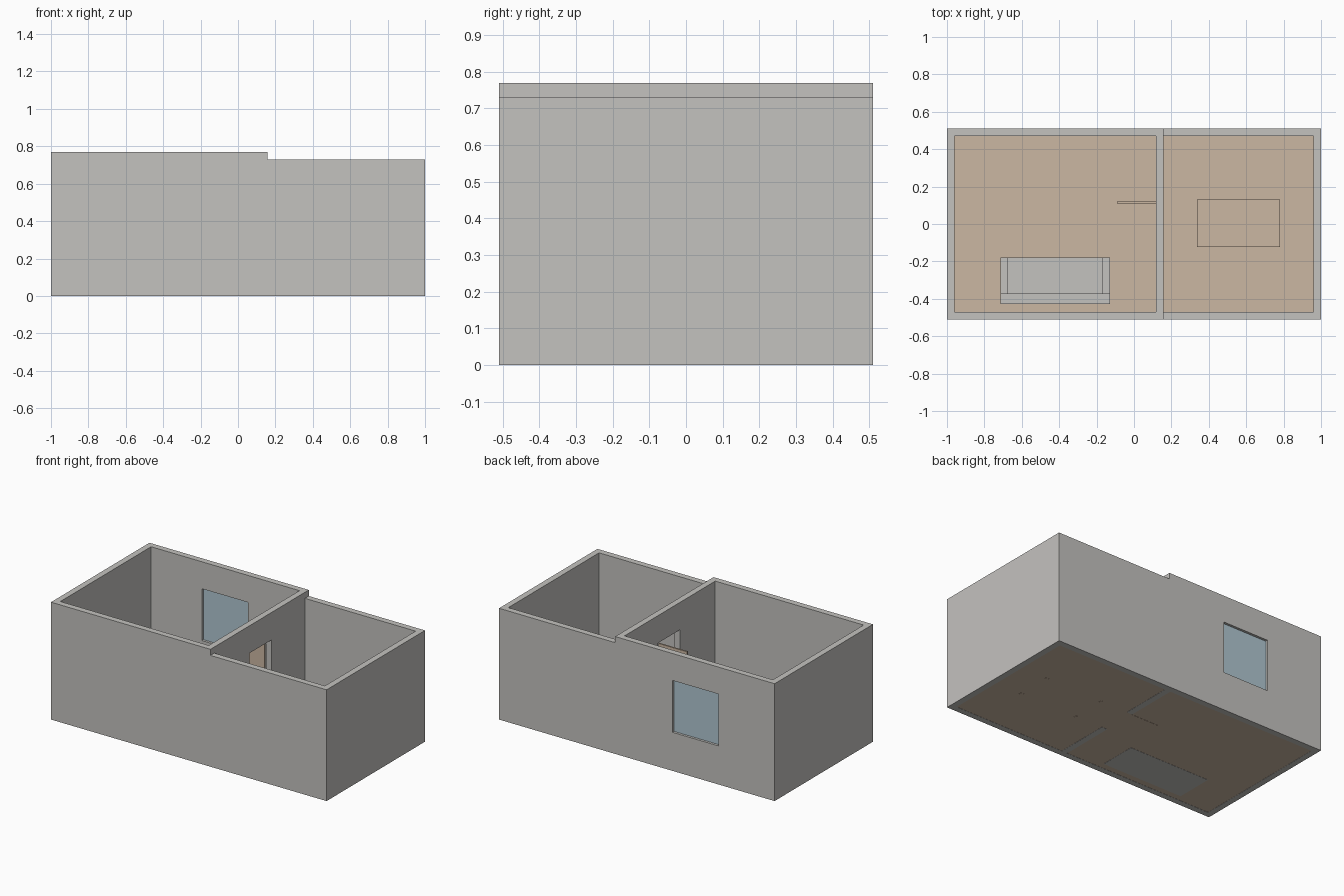
import bpy
import bmesh
from mathutils import Vector

if "Cube" in bpy.data.objects:
    bpy.data.objects.remove(bpy.data.objects["Cube"])


def material(name, rgb):
    m = bpy.data.materials.new(name)
    m.diffuse_color = (*rgb, 1.0)
    m.use_nodes = True
    m.node_tree.nodes["Principled BSDF"].inputs["Base Color"].default_value = m.diffuse_color
    return m


GREY = material("plaster_grey", (0.55, 0.54, 0.52))
WOOD = material("wood_tan", (0.60, 0.475, 0.36))
GLASS = material("glass_blue", (0.44, 0.57, 0.64))


def box(name, x, y, z, mat):
    """Axis-aligned box from (min, max) ranges."""
    bm = bmesh.new()
    bmesh.ops.create_cube(bm, size=1)
    for v in bm.verts:
        v.co = Vector([r[0] + (c + 0.5) * (r[1] - r[0])
                       for c, r in zip(v.co, (x, y, z))])
    me = bpy.data.meshes.new(name)
    bm.to_mesh(me)
    bm.free()
    ob = bpy.data.objects.new(name, me)
    bpy.context.collection.objects.link(ob)
    me.materials.append(mat)
    return ob


def cut(ob, x, y, z):
    """Subtract a box from the object and remove the cutter."""
    cutter = box("cutter", x, y, z, GREY)
    mod = ob.modifiers.new("cut", 'BOOLEAN')
    mod.operation = 'DIFFERENCE'
    mod.solver = 'EXACT'
    mod.object = cutter
    bpy.context.view_layer.objects.active = ob
    bpy.ops.object.modifier_apply(modifier=mod.name)
    bpy.data.objects.remove(cutter)


W, D, T = 1.0, 0.51, 0.04       # half width, half depth, wall thickness
SPLIT = 0.157                   # outer face of the partition
H_LEFT, H_RIGHT = 0.77, 0.73
DOOR_Y, DOOR_H = (-0.105, 0.122), 0.59
WIN_X, WIN_Z = (-0.592, -0.258), (0.253, 0.593)
inner_y = (-D + T, D - T)

# Taller room: four walls with window and door openings
left = box("left_room_walls", (-W, SPLIT), (-D, D), (0, H_LEFT), GREY)
cut(left, (-W + T, SPLIT - T), inner_y, (-1, 1))
cut(left, WIN_X, (0.4, 0.6), WIN_Z)
cut(left, (0.05, 0.25), DOOR_Y, (-1, DOOR_H))

# Lower room: three walls against the partition
right = box("right_room_walls", (SPLIT, W), (-D, D), (0, H_RIGHT), GREY)
cut(right, (0, W - T), inner_y, (-1, 1))

# Floor
box("floor", (-W + T, W - T), inner_y, (0.001, 0.003), WOOD)

# Window pane and open door leaf
box("window_pane", WIN_X, (0.486, 0.494), WIN_Z, GLASS)
box("door_leaf", (-0.09, SPLIT - T), (0.110, 0.120), (0, DOOR_H - 0.003), WOOD)

# Sofa
SX, SY = (-0.715, -0.128), (-0.428, -0.18)
BACK_Y, ARM = -0.372, 0.042
box("sofa_back", SX, (SY[0], BACK_Y), (0, 0.23), GREY)
box("sofa_seat", (SX[0] + ARM, SX[1] - ARM), (BACK_Y, SY[1]), (0, 0.12), GREY)
for side, x0 in (("left", SX[0]), ("right", SX[1] - ARM)):
    box(f"sofa_arm_{side}", (x0, x0 + ARM), (BACK_Y, SY[1]), (0, 0.17), GREY)

# Table with four corner legs
TX, TY, LEG = (0.337, 0.78), (-0.122, 0.13), 0.02
box("table_top", TX, TY, (0.195, 0.21), WOOD)
for x0 in (TX[0] + 0.002, TX[1] - LEG - 0.002):
    for y0 in (TY[0] + 0.002, TY[1] - LEG - 0.002):
        box("table_leg", (x0, x0 + LEG), (y0, y0 + LEG), (0, 0.195), WOOD)
